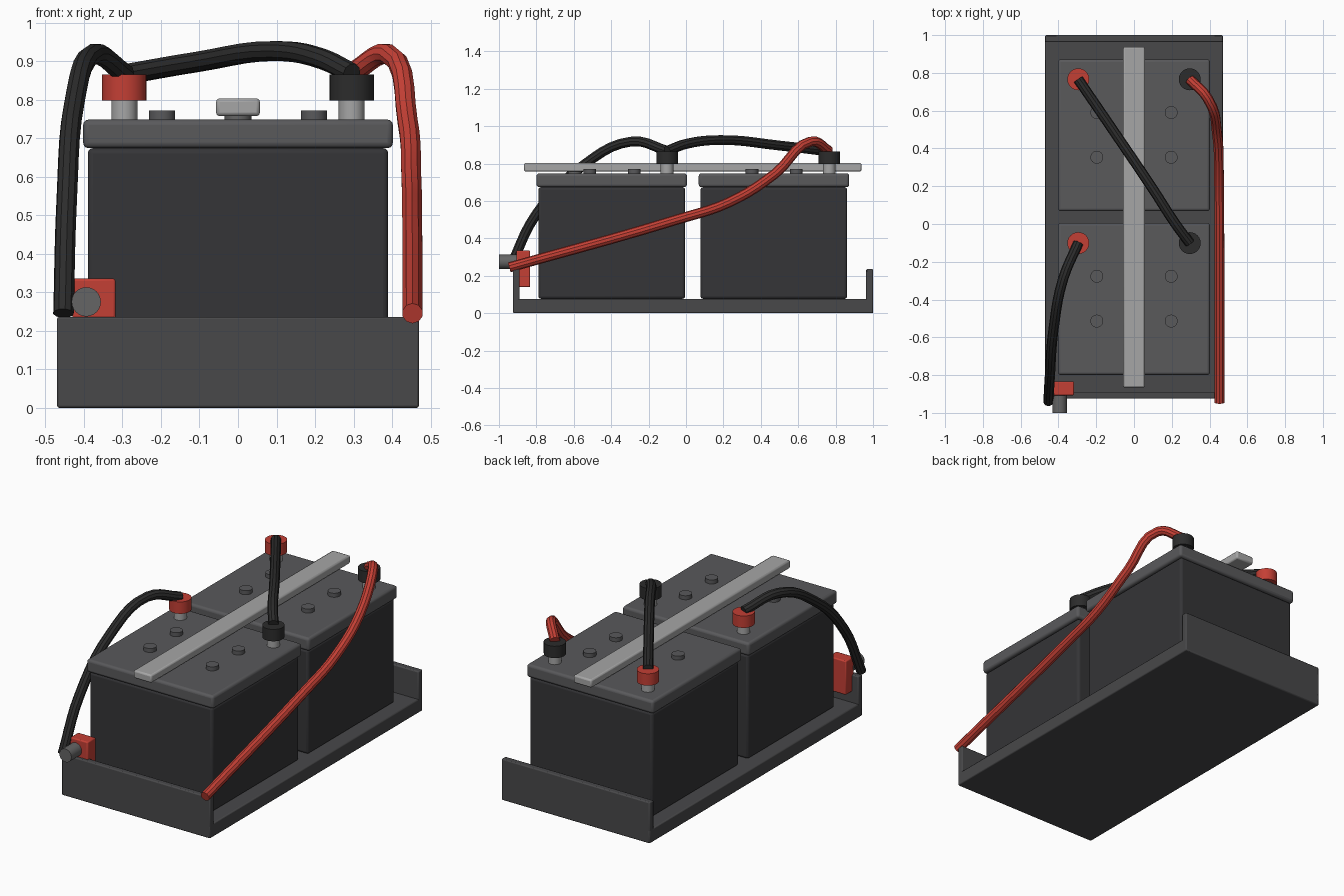
import bpy
from math import radians

if "Cube" in bpy.data.objects:
    bpy.data.objects.remove(bpy.data.objects["Cube"])


def material(name, r, g, b):
    m = bpy.data.materials.new(name)
    m.diffuse_color = (r, g, b, 1)
    m.use_nodes = True
    m.node_tree.nodes["Principled BSDF"].inputs["Base Color"].default_value = m.diffuse_color
    return m


RED = material("red_plastic", 0.55, 0.05, 0.035)
BLACK = material("black_rubber", 0.025, 0.025, 0.025)
CASE = material("case_plastic", 0.035, 0.035, 0.038)
LID = material("lid_plastic", 0.1, 0.1, 0.105)
TRAY = material("tray_metal", 0.065, 0.065, 0.068)
STEEL = material("steel", 0.38, 0.38, 0.38)
DARK_STEEL = material("dark_steel", 0.13, 0.13, 0.13)


def finish(o, name, mat):
    o.name = name
    o.data.materials.append(mat)
    bpy.ops.object.shade_smooth_by_angle(angle=radians(35))
    return o


def box(name, x, y, z, mat, bevel=0.006, segments=2):
    """Bevelled box from (min, max) ranges."""
    bpy.ops.mesh.primitive_cube_add(size=1, location=[sum(r) / 2 for r in (x, y, z)])
    o = bpy.context.object
    o.scale = [r[1] - r[0] for r in (x, y, z)]
    bpy.ops.object.transform_apply(location=False, rotation=False, scale=True)
    mod = o.modifiers.new("bevel", 'BEVEL')
    mod.width, mod.segments = bevel, segments
    return finish(o, name, mat)


def cylinder(name, x, y, z0, z1, r, mat, sides=24):
    bpy.ops.mesh.primitive_cylinder_add(vertices=sides, radius=r, depth=z1 - z0,
                                        location=(x, y, (z0 + z1) / 2))
    return finish(bpy.context.object, name, mat)


def cable(name, points, mat, r=0.027):
    cu = bpy.data.curves.new(name, 'CURVE')
    cu.dimensions = '3D'
    cu.bevel_depth, cu.bevel_resolution = r, 3
    cu.resolution_u, cu.use_fill_caps = 5, True
    sp = cu.splines.new('BEZIER')
    sp.bezier_points.add(len(points) - 1)
    for p, co in zip(sp.bezier_points, points):
        p.co = co
        p.handle_left_type = p.handle_right_type = 'AUTO'
    o = bpy.data.objects.new(name, cu)
    bpy.context.collection.objects.link(o)
    bpy.ops.object.select_all(action='DESELECT')
    o.select_set(True)
    bpy.context.view_layer.objects.active = o
    bpy.ops.object.convert(target='MESH')
    finish(bpy.context.object, name, mat)


# Tray: base plate with a lip at each end
W = (-0.47, 0.47)
box("tray_base", W, (-0.925, 1.0), (0, 0.077), TRAY)
box("tray_front_lip", W, (-0.925, -0.89), (0.004, 0.236), TRAY)
box("tray_back_lip", W, (0.963, 1.0), (0.004, 0.236), TRAY)

# Two batteries, each with lid, vent caps and terminals
for label, cy in (("front", -0.397), ("back", 0.47)):
    box(f"{label}_battery_case", (-0.39, 0.39), (cy - 0.392, cy + 0.392), (0.077, 0.674), CASE, 0.014, 3)
    box(f"{label}_battery_lid", (-0.402, 0.402), (cy - 0.402, cy + 0.402), (0.674, 0.748), LID, 0.014, 3)
    for x in (-0.197, 0.197):
        for dy in (-0.117, 0.12):
            cylinder(f"{label}_vent_cap", x, cy + dy, 0.74, 0.771, 0.034, LID)
    for x, mat, kind in ((-0.295, RED, "positive"), (0.295, BLACK, "negative")):
        cylinder(f"{label}_{kind}_post", x, cy + 0.296, 0.74, 0.80, 0.034, STEEL)
        cylinder(f"{label}_{kind}_clamp", x, cy + 0.296, 0.797, 0.865, 0.058, mat)

# Hold-down bar and its spacer
box("hold_down_bar", (-0.057, 0.057), (-0.866, 0.938), (0.757, 0.803), STEEL, 0.009)
cylinder("bar_spacer", 0, -0.595, 0.74, 0.765, 0.035, DARK_STEEL)

# Terminal block and stud at the front
box("terminal_block", (-0.43, -0.318), (-0.907, -0.833), (0.14, 0.335), RED)
stud = cylinder("terminal_stud", -0.394, -0.95, 0.225, 0.325, 0.038, DARK_STEEL)
stud.rotation_euler.x = radians(90)

# Cables
cable("link_cable", [(-0.295, 0.765, 0.865), (-0.11, 0.495, 0.897), (0.1, 0.185, 0.926),
                     (0.22, 0.0, 0.905), (0.295, -0.10, 0.868)], BLACK)
cable("black_cable", [(-0.295, -0.10, 0.868), (-0.375, -0.29, 0.918), (-0.425, -0.55, 0.79),
                      (-0.445, -0.80, 0.53), (-0.453, -0.94, 0.245)], BLACK)
cable("red_cable", [(0.295, 0.765, 0.868), (0.39, 0.665, 0.918), (0.44, 0.475, 0.745),
                    (0.45, 0.235, 0.595), (0.452, -0.05, 0.50), (0.453, -0.945, 0.245)], RED)
